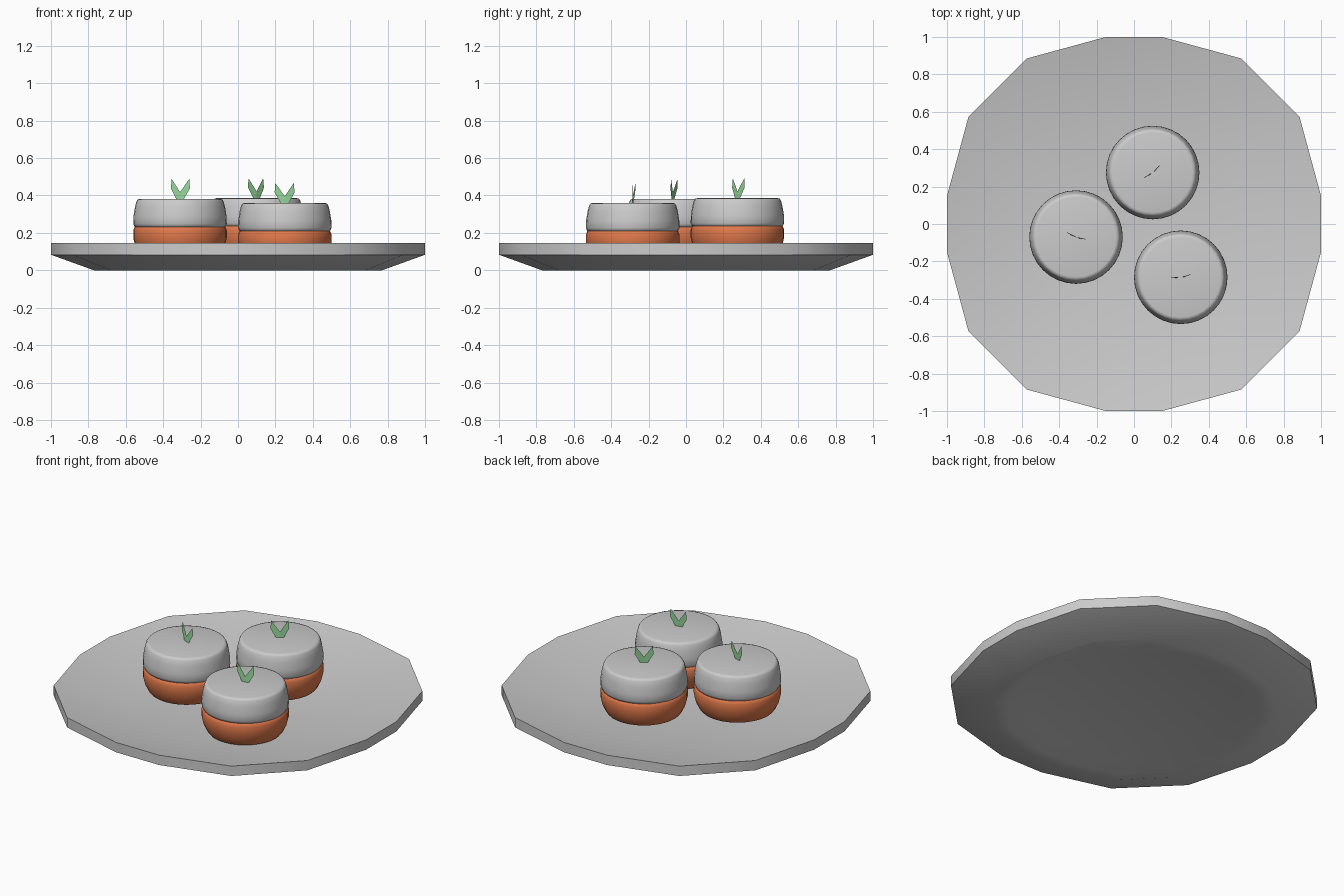
import bpy, math

if "Cube" in bpy.data.objects:
    bpy.data.objects.remove(bpy.data.objects["Cube"])


def material(name, rgb):
    m = bpy.data.materials.new(name)
    m.diffuse_color = (*rgb, 1)
    m.use_nodes = True
    m.node_tree.nodes["Principled BSDF"].inputs["Base Color"].default_value = m.diffuse_color
    return m


def make_object(name, verts, faces, mat=None, angle=None):
    me = bpy.data.meshes.new(name)
    me.from_pydata(verts, [], faces)
    ob = bpy.data.objects.new(name, me)
    bpy.context.collection.objects.link(ob)
    if mat:
        me.materials.append(mat)
    if angle:
        bpy.ops.object.select_all(action='DESELECT')
        ob.select_set(True)
        bpy.context.view_layer.objects.active = ob
        bpy.ops.object.shade_smooth_by_angle(angle=math.radians(angle))
    return ob


def stack(name, outline, profile, mat=None, angle=30):
    """Loft a unit outline through (radius, z) rings, bottom to top, and cap both ends."""
    n = len(outline)
    verts = [(x * r, y * r, z) for r, z in profile for x, y in outline]
    faces = [(k * n + i, k * n + (i + 1) % n, (k + 1) * n + (i + 1) % n, (k + 1) * n + i)
             for k in range(len(profile) - 1) for i in range(n)]
    faces.append(tuple(reversed(range(n))))
    faces.append(tuple(range(len(verts) - n, len(verts))))
    return make_object(name, verts, faces, mat, angle)


red = material("red_base", (0.75, 0.19, 0.07))
green = material("leaf_green", (0.3, 0.68, 0.32))

# plate: sixteen-sided rounded outline, one quarter turned four times
quarter = [(1, -0.15), (1, 0.15), (0.885, 0.573), (0.573, 0.885)]
outline = []
for q in range(4):
    for x, y in quarter:
        for _ in range(q):
            x, y = -y, x
        outline.append((x, y))
stack("plate", outline,
      [(0.58, 0.025), (0.70, 0.0), (0.77, 0.0), (1.0, 0.083), (1.0, 0.145), (0.58, 0.055)])

circle = [(math.cos(math.tau * i / 32), math.sin(math.tau * i / 32)) for i in range(32)]
base_profile = [(0.212, 0), (0.222, 0.012), (0.24, 0.05), (0.25, 0.09),
                (0.25, 0.13), (0.243, 0.148), (0.23, 0.155)]
top_profile = [(0.23, 0.145), (0.243, 0.15), (0.25, 0.165), (0.249, 0.205),
               (0.241, 0.255), (0.233, 0.285), (0.226, 0.296), (0.213, 0.299)]
# half of the two-bladed leaf: sideways, bend, height
blade = [(0, 0, -0.005), (0.02, 0, -0.005), (0.054, 0.006, 0.055),
         (0.05, 0.008, 0.105), (0, 0, 0.035)]

# three cakes: position, base height, leaf direction
cakes = [(-0.31, -0.07, 0.083, -20), (0.10, 0.275, 0.087, 38), (0.25, -0.285, 0.061, 8)]
for i, (x, y, z, turn) in enumerate(cakes, 1):
    parts = [stack(f"cake_base_{i}", circle, base_profile, red, 50),
             stack(f"cake_top_{i}", circle, top_profile, None, 50)]
    verts = blade + [(-a, b, c) for a, b, c in blade]
    parts.append(make_object(f"leaf_{i}", verts, [(0, 1, 2, 3, 4), (9, 8, 7, 6, 5)], green))
    for p in parts:
        p.location = (x, y, z)
    parts[2].location.z += 0.3
    parts[2].rotation_euler.z = math.radians(turn)
